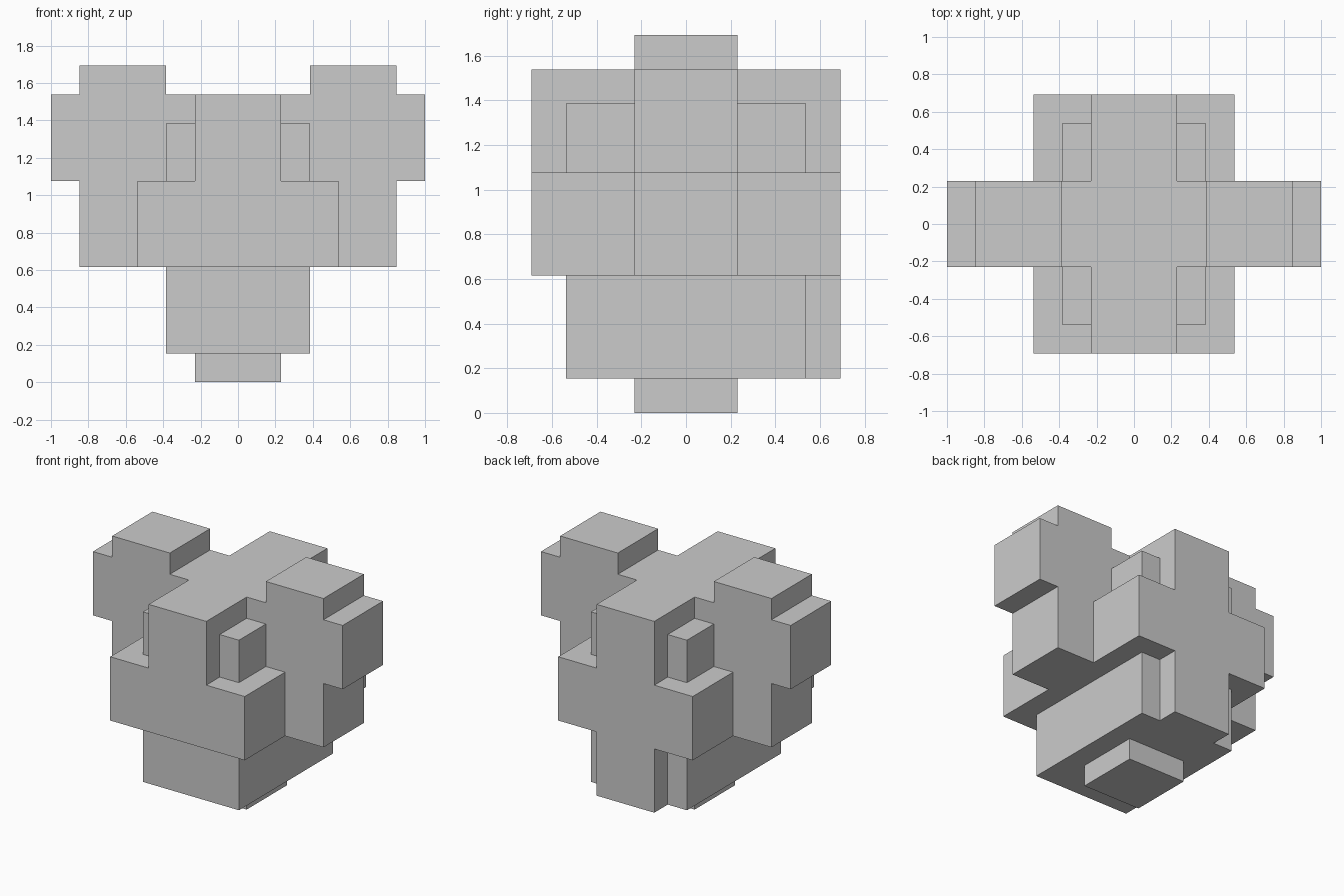
import bpy
import bmesh
from math import radians
from mathutils import Vector

if "Cube" in bpy.data.objects:
    bpy.data.objects.remove(bpy.data.objects["Cube"])

U = 2 / 13  # one block; the model is 13 blocks wide


def box(name, x, y, z):
    """Box from (min, max) ranges in blocks."""
    lo, hi = (Vector(v) * U for v in zip(x, y, z))
    mesh = bpy.data.meshes.new(name)
    bm = bmesh.new()
    bmesh.ops.create_cube(bm, size=1)
    for v in bm.verts:
        v.co = Vector(((lo[i] + hi[i]) / 2 + v.co[i] * (hi[i] - lo[i]) for i in range(3)))
    bm.to_mesh(mesh)
    bm.free()
    ob = bpy.data.objects.new(name, mesh)
    bpy.context.collection.objects.link(ob)
    return ob


# Central body: front to back, with a middle band and a lower block
body = box("block_body", (-1.5, 1.5), (-4.5, 4.5), (4, 10))
parts = [
    box("middle_band", (-3.5, 3.5), (-4.5, 4.5), (4, 7)),
    box("lower_block", (-2.5, 2.5), (-3.5, 3.5), (1, 4)),
    box("back_column", (-1.5, 1.5), (1.5, 4.5), (1, 10)),
    box("inner_corners", (-2.5, 2.5), (-3.5, 3.5), (4, 9)),
    box("cross_bar", (-5.5, 5.5), (-1.5, 1.5), (4, 10)),
    box("foot", (-1.5, 1.5), (-1.5, 1.5), (0, 2)),
]
# Mirrored side arms and raised tops
for side, s in (("left", -1), ("right", 1)):
    span = lambda a, b: sorted((s * a, s * b))
    parts.append(box(side + "_arm", span(4, 6.5), (-1.5, 1.5), (7, 10)))
    parts.append(box(side + "_raised_top", span(2.5, 5.5), (-1.5, 1.5), (8, 11)))

# Fuse all parts into one clean skin
bpy.context.view_layer.objects.active = body
for part in parts:
    mod = body.modifiers.new(part.name, 'BOOLEAN')
    mod.operation = 'UNION'
    mod.solver = 'EXACT'
    mod.object = part
    bpy.ops.object.modifier_apply(modifier=mod.name)
    bpy.data.objects.remove(part)

# Merge coplanar faces
bm = bmesh.new()
bm.from_mesh(body.data)
bmesh.ops.remove_doubles(bm, verts=bm.verts, dist=1e-4)
bmesh.ops.dissolve_limit(bm, angle_limit=radians(1), verts=bm.verts, edges=bm.edges)
bm.to_mesh(body.data)
bm.free()
